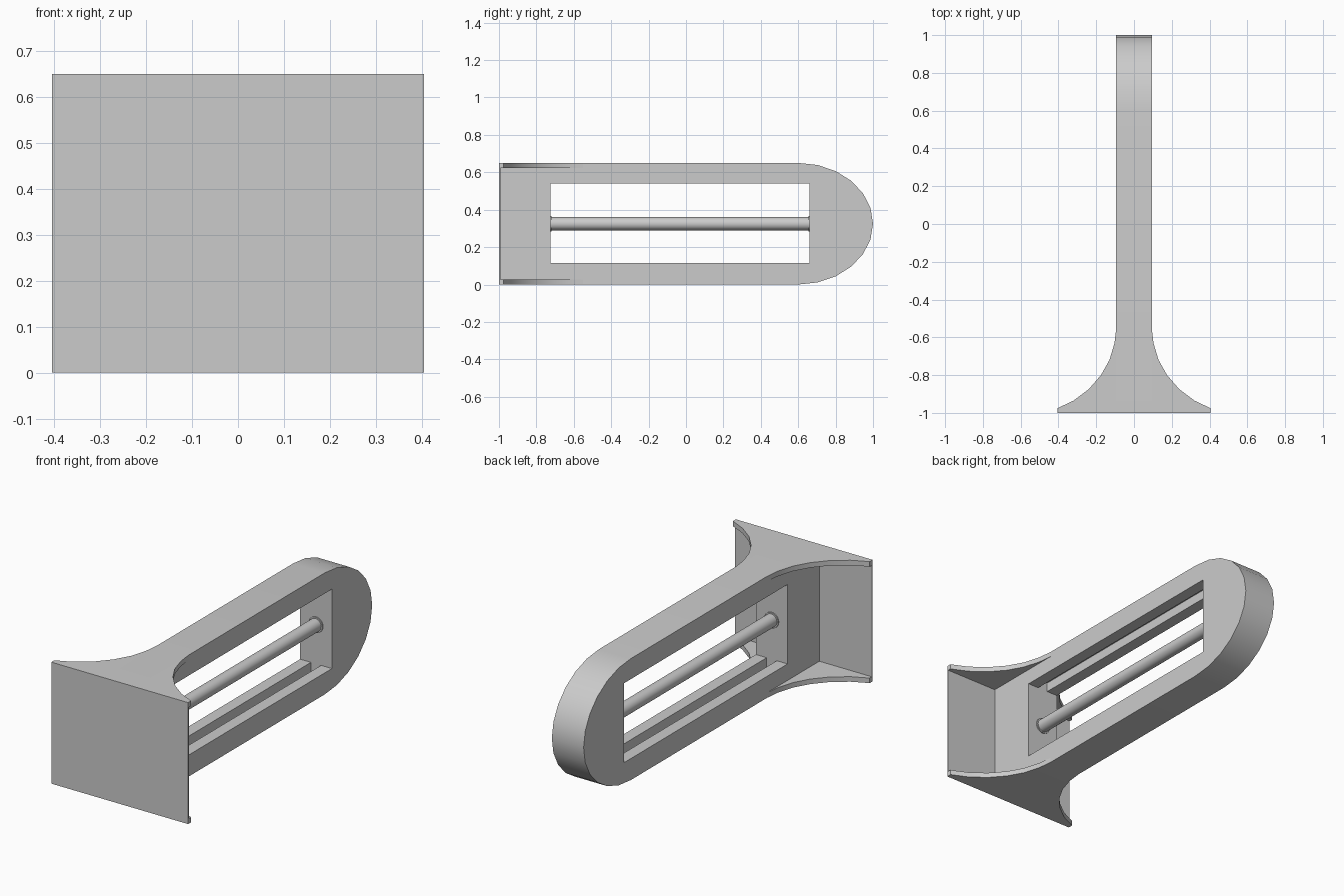
import bpy, bmesh
from math import sin, cos, pi
from mathutils import Vector

if "Cube" in bpy.data.objects:
    bpy.data.objects.remove(bpy.data.objects["Cube"], do_unlink=True)

grey = bpy.data.materials.new("plain grey")
grey.use_nodes = True
colour = (0.6, 0.6, 0.6, 1)
grey.diffuse_color = colour
grey.node_tree.nodes["Principled BSDF"].inputs["Base Color"].default_value = colour

H, W = 0.65, 0.094          # overall height, half thickness of the frame
MID = H / 2
PLATE_BACK = -0.993
Y0, Y1 = -0.725, 0.66       # window ends
Z0, Z1 = 0.115, 0.54        # window bottom and top


def prism(name, outline, offset):
    """Extrude a closed 3D outline along an offset."""
    bm = bmesh.new()
    face = bm.faces.new([bm.verts.new(p) for p in outline])
    new = bmesh.ops.extrude_face_region(bm, geom=[face])["geom"]
    bmesh.ops.translate(bm, vec=Vector(offset),
                        verts=[g for g in new if isinstance(g, bmesh.types.BMVert)])
    bmesh.ops.recalc_face_normals(bm, faces=bm.faces)
    mesh = bpy.data.meshes.new(name)
    bm.to_mesh(mesh)
    bm.free()
    mesh.materials.append(grey)
    obj = bpy.data.objects.new(name, mesh)
    bpy.context.collection.objects.link(obj)
    return obj


def box(name, x, y0, y1, z0, z1):
    return prism(name, [(-x, y0, z0), (-x, y1, z0), (-x, y1, z1), (-x, y0, z1)],
                 (2 * x, 0, 0))


def activate(obj):
    bpy.ops.object.select_all(action='DESELECT')
    obj.select_set(True)
    bpy.context.view_layer.objects.active = obj


def smooth(obj):
    activate(obj)
    bpy.ops.object.shade_smooth_by_angle(angle=pi / 6)


def cut(obj, cutter):
    cutter.hide_render = True
    mod = obj.modifiers.new("cut", 'BOOLEAN')
    mod.operation, mod.solver, mod.object = 'DIFFERENCE', 'EXACT', cutter
    activate(obj)
    bpy.ops.object.modifier_apply(modifier=mod.name)
    bpy.data.objects.remove(cutter, do_unlink=True)


# Long frame with a rounded back end
nose = [(-W, 0.6 + 0.4 * cos(a), MID + MID * sin(a))
        for a in (pi * (i / 12 - 0.5) for i in range(13))]
frame = prism("frame", [(-W, PLATE_BACK, H), (-W, PLATE_BACK, 0)] + nose, (2 * W, 0, 0))

# Window, then a narrow groove along its floor and ceiling
cut(frame, box("window_cutter", 0.2, Y0, Y1, Z0, Z1))
cut(frame, box("groove_cutter", 0.03, Y0, Y1, Z0 - 0.05, Z1 + 0.05))
smooth(frame)

# Front plate
box("front_plate", 0.405, -1, PLATE_BACK, 0, H)

# Curved flanges above and below, on both sides
curve = [(0.405, -0.975), (0.32, -0.935), (0.24, -0.875), (0.175, -0.80),
         (0.13, -0.72), (0.103, -0.63), (W, -0.55)]
for side, s in (("left", 1), ("right", -1)):
    for level, z in (("lower", 0), ("upper", H - 0.027)):
        outline = [(s * W, PLATE_BACK, z), (s * 0.405, PLATE_BACK, z)]
        outline += [(s * x, y, z) for x, y in curve]
        smooth(prism(f"{side}_{level}_flange", outline, (0, 0, 0.027)))


def rod(name, radius, y0, y1):
    ring = [(radius * cos(i * pi / 16), y0, MID + radius * sin(i * pi / 16))
            for i in range(32)]
    smooth(prism(name, ring, (0, y1 - y0, 0)))


# Centre rod with a thin collar at each end
rod("centre_rod", 0.035, Y0, Y1)
rod("front_collar", 0.042, Y0, Y0 + 0.006)
rod("back_collar", 0.042, Y1 - 0.006, Y1)
